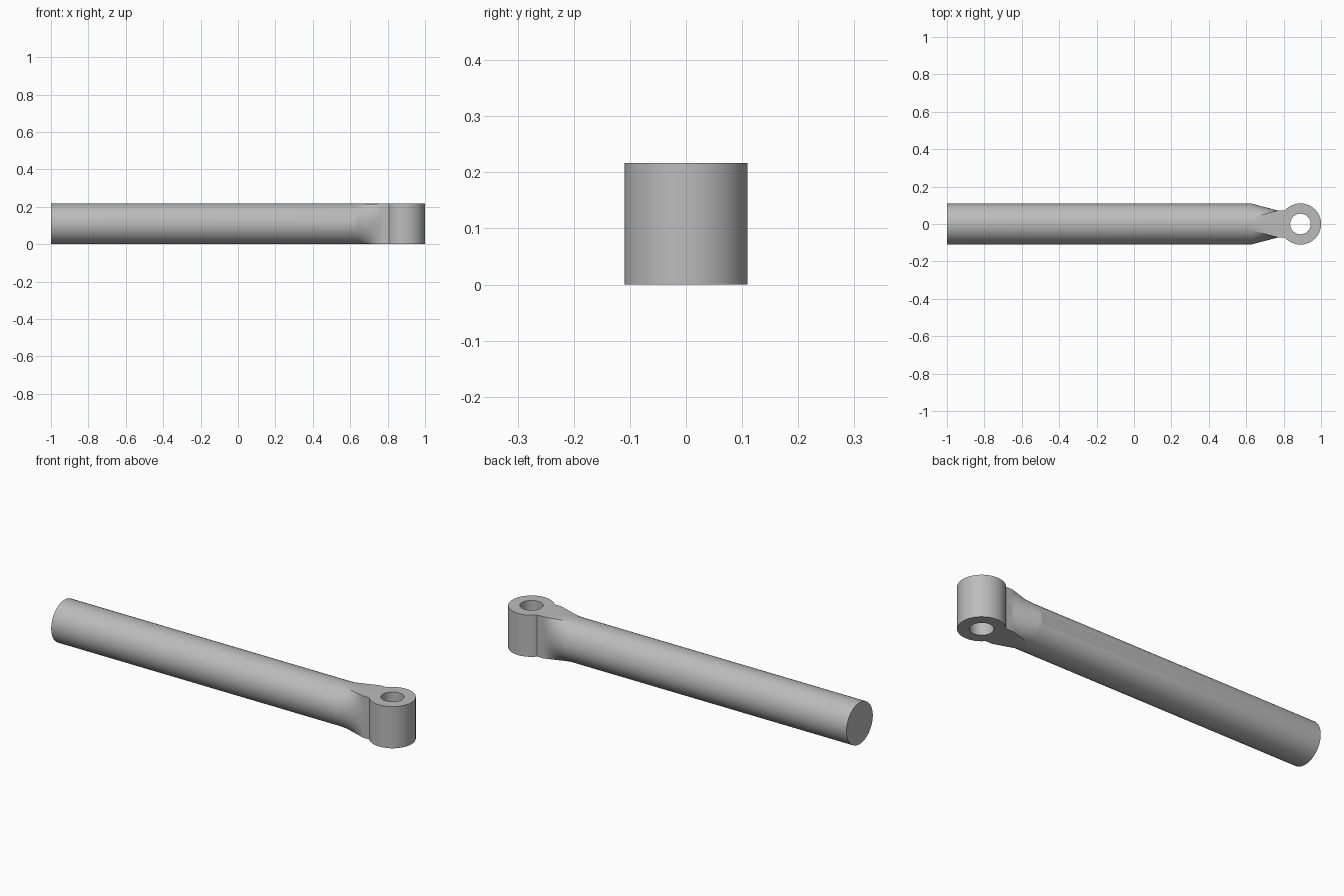
import bpy, bmesh
from math import sin, cos, pi, radians, sqrt

cube = bpy.data.objects.get("Cube")
if cube:
    bpy.data.objects.remove(cube)

R = 0.1085          # rod radius and half height
EYE_R, HOLE_R, EYE_X = 0.11, 0.055, 0.89
NECK_W = 0.072      # half width of the neck
SIDES, CORNER = 80, 4   # the neck corners sit on the fourth point from the top

steel = bpy.data.materials.new("grey steel")
steel.use_nodes = True
colour = (0.5, 0.5, 0.5, 1)
steel.diffuse_color = colour
steel.node_tree.nodes["Principled BSDF"].inputs["Base Color"].default_value = colour


def make_object(name, bm):
    bmesh.ops.recalc_face_normals(bm, faces=bm.faces)
    mesh = bpy.data.meshes.new(name)
    bm.to_mesh(mesh)
    bm.free()
    mesh.materials.append(steel)
    obj = bpy.data.objects.new(name, mesh)
    bpy.context.collection.objects.link(obj)
    bpy.ops.object.select_all(action='DESELECT')
    obj.select_set(True)
    bpy.context.view_layer.objects.active = obj
    bpy.ops.object.shade_smooth_by_angle(angle=radians(13))
    return obj


def bridge(bm, a, b):
    n = len(a)
    for i in range(n):
        j = (i + 1) % n
        bm.faces.new((a[i], a[j], b[j], b[i]))


def section(blend):
    """Cross-section between the round rod (0) and the rectangular neck (1)."""
    points = []
    half = SIDES // 2
    for i in range(SIDES):
        k = i if i <= half else i - SIDES
        side, k = (1 if k >= 0 else -1), abs(k)
        if k <= CORNER:
            y, z = NECK_W * k / CORNER, R
        elif k >= half - CORNER:
            y, z = NECK_W * (half - k) / CORNER, -R
        else:
            y, z = NECK_W, R - 2 * R * (k - CORNER) / (half - 2 * CORNER)
        t = 2 * pi * k / SIDES
        points.append((side * (R * sin(t) * (1 - blend) + y * blend),
                       R * cos(t) * (1 - blend) + z * blend))
    return points


# Rod, blending into a flat-sided neck that ends on the curve of the eye
bm = bmesh.new()
stations = [(-1, 0)] + [(0.63 + 0.14 * s / 10, s / 10) for s in range(11)]
rings = [[bm.verts.new((x, y, R + z)) for y, z in section(f)] for x, f in stations]
rings.append([bm.verts.new((EYE_X - sqrt(EYE_R ** 2 - y * y), y, R + z))
              for y, z in section(1)])
for a, b in zip(rings, rings[1:]):
    bridge(bm, a, b)
bm.faces.new(rings[0])
make_object("rod_and_neck", bm)

# Eye with its vertical pin hole
bm = bmesh.new()
loops = []
for radius, z in ((EYE_R, 0), (EYE_R, 2 * R), (HOLE_R, 2 * R), (HOLE_R, 0)):
    loops.append([bm.verts.new((EYE_X + radius * cos(2 * pi * i / 64),
                                radius * sin(2 * pi * i / 64), z)) for i in range(64)])
for a, b in zip(loops, loops[1:] + loops[:1]):
    bridge(bm, a, b)
make_object("pin_eye", bm)
